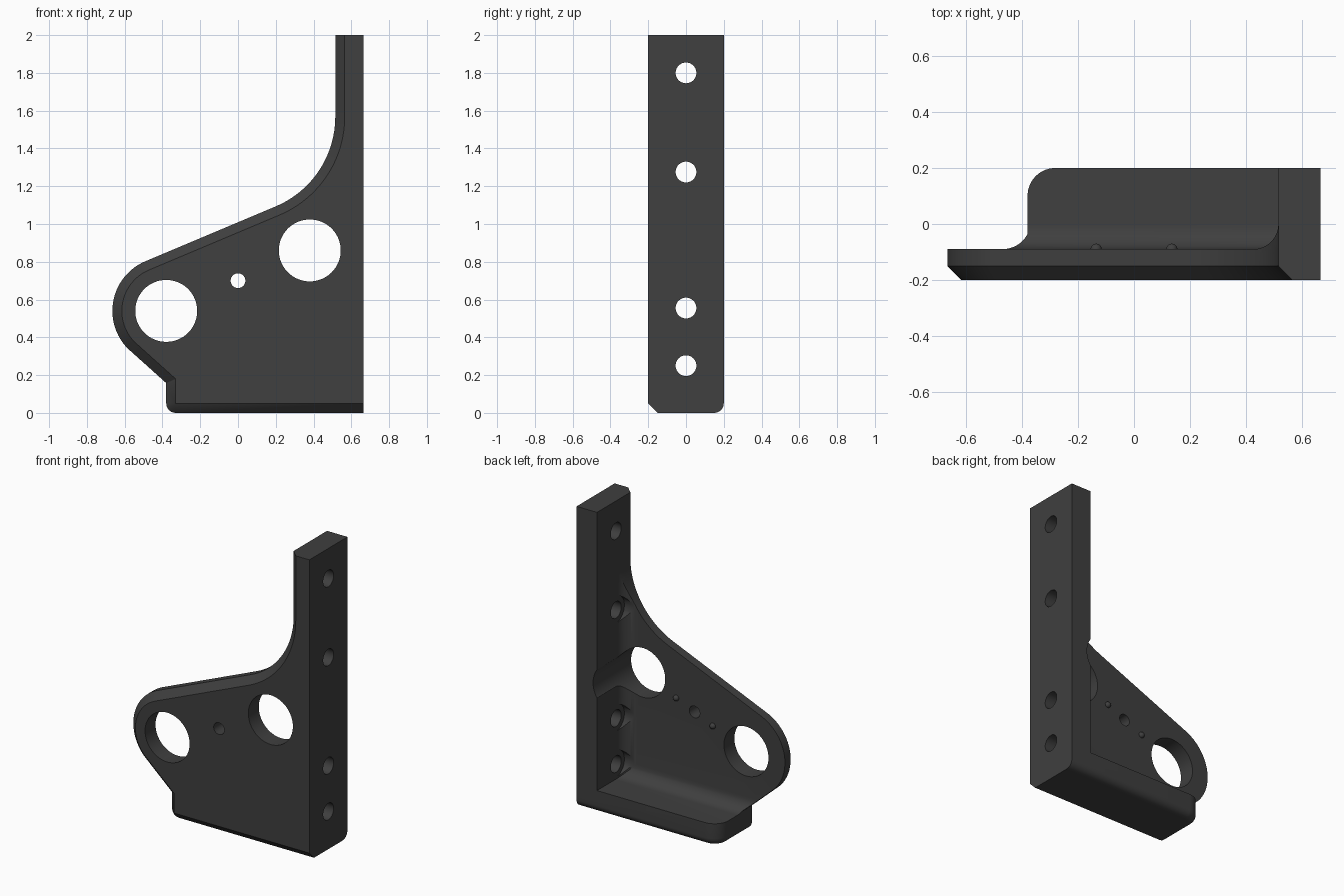
import bpy, bmesh, math
from mathutils import Vector

if "Cube" in bpy.data.objects:
    bpy.data.objects.remove(bpy.data.objects["Cube"])

DARK = bpy.data.materials.new("dark grey")
DARK.diffuse_color = (0.05, 0.05, 0.05, 1)
DARK.use_nodes = True
DARK.node_tree.nodes["Principled BSDF"].inputs["Base Color"].default_value = DARK.diffuse_color


def arc(cx, cz, r, a0, a1, n):
    return [(cx + r * math.cos(math.radians(a0 + (a1 - a0) * i / n)),
             cz + r * math.sin(math.radians(a0 + (a1 - a0) * i / n))) for i in range(n + 1)]


def outline(d):
    """Side profile (x, z), moved inward by d except at the right and top ends."""
    slope = math.atan2(0.32, 0.76)                     # upper arm direction
    up = 90 + math.degrees(slope)
    low = 228.2                                        # normal of the lower diagonal
    r, big = 0.285 - d, 0.515
    lug = arc(-0.38, 0.54, r, low, up, 28)
    # sweep centre chosen so the arc is tangent to arm and post
    cx = 0.515 - big
    cz = 0.54 + (0.285 + big) / math.cos(slope) + (cx + 0.38) * math.tan(slope)
    sweep = arc(cx, cz, big + d, up - 180, 0, 24)
    lx, lz = lug[0]
    nx = -0.38 + d
    n = math.radians(low)
    nz = lz - (nx - lx) * math.cos(n) / math.sin(n)    # notch under the lug
    foot = arc(-0.33, 0.05, 0.05 - d, 270, 180, 6)
    return foot + [(nx, nz)] + lug[:0:-1][::-1] + sweep + [(0.515 + d, 2), (0.665, 2), (0.665, d)]


def finish(name, bm):
    bmesh.ops.remove_doubles(bm, verts=bm.verts, dist=1e-5)
    bmesh.ops.recalc_face_normals(bm, faces=bm.faces)
    me = bpy.data.meshes.new(name)
    bm.to_mesh(me)
    bm.free()
    me.materials.append(DARK)
    ob = bpy.data.objects.new(name, me)
    bpy.context.collection.objects.link(ob)
    return ob


def loft(name, rings):
    """Skin matching rings of 3D points and cap both ends."""
    bm = bmesh.new()
    vs = [[bm.verts.new(p) for p in ring] for ring in rings]
    n = len(vs[0])
    for a, b in zip(vs, vs[1:]):
        for i in range(n):
            bm.faces.new((a[i], a[(i + 1) % n], b[(i + 1) % n], b[i]))
    bm.faces.new(vs[0])
    bm.faces.new(vs[-1][::-1])
    return finish(name, bm)


def box(name, lo, hi, bevels=()):
    """Box with successive rounded edges: (test on an edge's two ends, radius)."""
    bm = bmesh.new()
    bmesh.ops.create_cube(bm, size=1)
    lo, hi = Vector(lo), Vector(hi)
    for v in bm.verts:
        v.co = [lo[i] + (v.co[i] + 0.5) * (hi[i] - lo[i]) for i in range(3)]
    for test, radius in bevels:
        edges = [e for e in bm.edges if test(e.verts[0].co, e.verts[1].co)]
        bmesh.ops.bevel(bm, geom=edges, offset=radius, offset_type='OFFSET',
                        segments=8, profile=0.5, affect='EDGES')
    return finish(name, bm)


def cylinder(name, r, centre, axis, length, n=48):
    bpy.ops.mesh.primitive_cylinder_add(
        vertices=n, radius=r, depth=length, location=centre,
        rotation=(math.pi / 2, 0, 0) if axis == 'y' else (0, math.pi / 2, 0))
    ob = bpy.context.object
    ob.name = name
    return ob


def combine(target, tool, op):
    m = target.modifiers.new(op, 'BOOLEAN')
    m.operation, m.object, m.solver = op, tool, 'EXACT'
    bpy.context.view_layer.objects.active = target
    bpy.ops.object.modifier_apply(modifier=m.name)
    bpy.data.objects.remove(tool)


def ring(d, y):
    return [(x, y, z) for x, z in outline(d)]


# Side plate with chamfered front rim
bracket = loft("bracket", [ring(0.05, -0.2), ring(0, -0.15), ring(0, -0.09)])

# Bottom flange: rounded back corner, then rounded lower rim
E = 1e-4
flange = box("flange", (-0.38, -0.13, 0), (0.665, 0.2, 0.15), [
    (lambda a, b: abs(a.z - b.z) > 0.1 and a.x < -0.37 and a.y > 0.19, 0.1),
    (lambda a, b: max(a.z, b.z) < E and not (a.y < -0.12 and b.y < -0.12)
     and not (a.x > 0.66 and b.x > 0.66), 0.05)])
post = box("post", (0.515, -0.13, 0.08), (0.665, 0.2, 2))

# Concave fillets along flange and post, trimmed to the side profile
prof = arc(0, 0.24, 0.09, 180, 270, 10) + [(0, 0.12), (-0.11, 0.12)]
flange_fillet = loft("flange_fillet", [[(x, y, z) for y, z in prof] for x in (-0.6, 0.56)])
prof = arc(0.425, 0, 0.09, -90, 0, 10) + [(0.54, 0), (0.54, -0.11), (0.425, -0.11)]
post_fillet = loft("post_fillet", [[(x, y, z) for x, y in prof] for z in (0.1, 1.95)])
for f in (flange_fillet, post_fillet):
    combine(f, loft("trim", [ring(0, -0.25), ring(0, 0.25)]), 'INTERSECT')

# Spot faces for the screw heads, cut in the fillet only
screws = (0.25, 0.555, 1.275, 1.8)
for z in screws[:3]:
    combine(post_fillet, cylinder("spot_face", 0.088, (0.415, 0, z), 'x', 0.2), 'DIFFERENCE')

for part in (flange, post, flange_fillet, post_fillet):
    combine(bracket, part, 'UNION')

# Bearing holes, centre hole and screw holes
for x, z, r in ((-0.38, 0.54, 0.164), (0.38, 0.86, 0.164), (0, 0.7, 0.039)):
    combine(bracket, cylinder("bore", r, (x, 0, z), 'y', 1, 64), 'DIFFERENCE')
for z in screws:
    combine(bracket, cylinder("screw_hole", 0.055, (0.6, 0, z), 'x', 0.3), 'DIFFERENCE')

# Small locating pips on the back of the plate
pips = []
for s in (-1, 1):
    bpy.ops.mesh.primitive_uv_sphere_add(segments=20, ring_count=12, radius=0.02,
                                         location=(s * 0.135, -0.09, 0.7 + s * 0.057))
    pip = bpy.context.object
    pip.name = "locating_pip"
    pip.data.materials.append(DARK)
    pips.append(pip)

# One material, smooth curves with crisp edges
bracket.data.materials.clear()
bracket.data.materials.append(DARK)
for p in bracket.data.polygons:
    p.material_index = 0
bpy.ops.object.select_all(action='DESELECT')
for ob in [bracket] + pips:
    ob.select_set(True)
bpy.context.view_layer.objects.active = bracket
bpy.ops.object.shade_smooth_by_angle(angle=math.radians(30))
